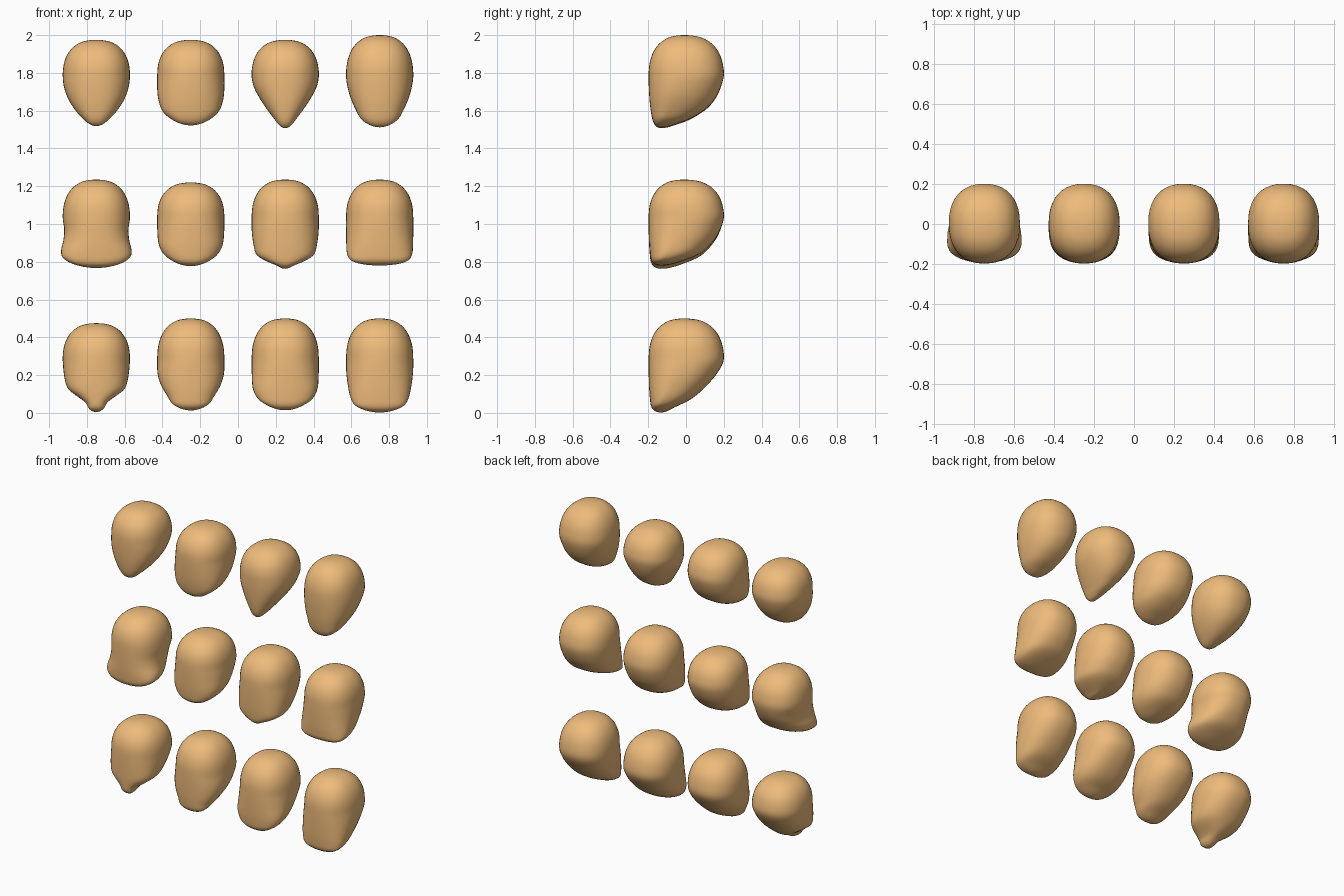
import bpy, bmesh
from math import pi, cos, sin, acos

if "Cube" in bpy.data.objects:
    bpy.data.objects.remove(bpy.data.objects["Cube"])

SEGS, RINGS, MID = 40, 40, 0.28      # MID = height of the widest level
DOME = (0.0, 0.3, 0.55, 0.75, 0.88, 0.96)

skin = bpy.data.materials.new("skin")
skin.diffuse_color = (0.86, 0.50, 0.20, 1)
skin.use_nodes = True
skin.node_tree.nodes["Principled BSDF"].inputs["Base Color"].default_value = skin.diffuse_color


def curve(knots, x):
    """Smooth Hermite curve through sorted (x, y) knots."""
    n = len(knots)

    def slope(i):
        a, b = knots[max(i - 1, 0)], knots[min(i + 1, n - 1)]
        return (b[1] - a[1]) / (b[0] - a[0])
    i = 0
    while i < n - 2 and x > knots[i + 1][0]:
        i += 1
    (x0, y0), (x1, y1) = knots[i], knots[i + 1]
    h = x1 - x0
    t = min(max((x - x0) / h, 0), 1)
    return (y0 * (1 + 2 * t) * (1 - t) ** 2 + h * slope(i) * t * (1 - t) ** 2
            + y1 * t * t * (3 - 2 * t) + h * slope(i + 1) * t * t * (t - 1))


def spow(v, e):
    return abs(v) ** e * (1 if v >= 0 else -1)


def head(name, x, base, top, bottom, jaw, front, back):
    # Levels are measured as an angle, so the ends close roundly
    def ang(z):
        return acos(max(-1, min(1, 1 - 2 * (z - bottom) / (top - bottom))))

    def profile(lower, r, tip_low, tip_top):
        pts = [(0, tip_low)] + [(ang(z), v) for z, v in lower]
        for f in DOME:
            d = (1 - f ** 2.4) ** (1 / 2.4)
            pts.append((ang(MID + (top - MID) * f), tip_top + (r - tip_top) * d))
        return pts + [(pi, tip_top)]

    def scaled(pairs):
        return [(bottom + q * (MID - bottom), v) for q, v in pairs]

    width = profile(jaw, 0.178, 0, 0)
    face = profile(scaled(front), -0.198, -0.135, -0.01)
    nape = profile(scaled(back), 0.2, -0.135, -0.01)

    bm = bmesh.new()
    rings = []
    for k in range(1, RINGS):
        a = pi * k / RINGS
        z = bottom + (top - bottom) * (1 - cos(a)) / 2
        w, f, b = curve(width, a), curve(face, a), curve(nape, a)
        q = min(1, (z - bottom) / (MID - bottom))
        c = f + (b - f) * (0.3 + 0.2 * q)
        ring = []
        for s in range(SEGS):
            t = 2 * pi * s / SEGS
            depth = (b - c) if sin(t) > 0 else (c - f)
            ring.append(bm.verts.new((w * spow(cos(t), 0.87),
                                      c + depth * spow(sin(t), 0.87), z)))
        rings.append(ring)
    for lo, hi in zip(rings, rings[1:]):
        for s in range(SEGS):
            n = (s + 1) % SEGS
            bm.faces.new((lo[s], lo[n], hi[n], hi[s]))
    chin = bm.verts.new((0, -0.135, bottom))
    crown = bm.verts.new((0, -0.01, top))
    for s in range(SEGS):
        n = (s + 1) % SEGS
        bm.faces.new((chin, rings[0][n], rings[0][s]))
        bm.faces.new((crown, rings[-1][s], rings[-1][n]))
    for fc in bm.faces:
        fc.smooth = True
    me = bpy.data.meshes.new(name)
    bm.to_mesh(me)
    bm.free()
    me.materials.append(skin)
    ob = bpy.data.objects.new(name, me)
    ob.location = (x, 0, base)
    bpy.context.collection.objects.link(ob)


# Each head: top, bottom, jaw half widths by height
upper_row = [
    (0.475, 0.018, [(0.053, 0.066), (0.095, 0.106), (0.16, 0.148), (0.22, 0.17)]),
    (0.475, 0.022, [(0.053, 0.100), (0.095, 0.148), (0.16, 0.172), (0.22, 0.178)]),
    (0.475, 0.007, [(0.053, 0.056), (0.095, 0.088), (0.16, 0.132), (0.22, 0.164)]),
    (0.5, 0.012, [(0.053, 0.095), (0.105, 0.127), (0.17, 0.155), (0.22, 0.169)])]
middle_row = [
    (0.485, 0.017, [(0.042, 0.132), (0.075, 0.180), (0.115, 0.186), (0.16, 0.175), (0.22, 0.170)]),
    (0.47, 0.027, [(0.053, 0.094), (0.09, 0.143), (0.14, 0.169), (0.21, 0.177)]),
    (0.485, 0.013, [(0.03, 0.045), (0.053, 0.100), (0.085, 0.150), (0.14, 0.168), (0.21, 0.177)]),
    (0.485, 0.030, [(0.04, 0.105), (0.058, 0.152), (0.09, 0.172), (0.15, 0.177), (0.21, 0.178)])]
lower_row = [
    (0.475, 0.004, [(0.024, 0.040), (0.055, 0.058), (0.087, 0.100), (0.124, 0.147), (0.177, 0.167)]),
    (0.5, 0.013, [(0.045, 0.093), (0.087, 0.123), (0.15, 0.159), (0.21, 0.176)]),
    (0.5, 0.014, [(0.04, 0.095), (0.07, 0.140), (0.124, 0.170), (0.2, 0.177)]),
    (0.5, 0.002, [(0.034, 0.122), (0.07, 0.150), (0.15, 0.169), (0.22, 0.177)])]

# Front and back outlines seen from the side, by fraction of jaw height
soft_face = [(0.1, -0.171), (0.35, -0.187), (0.65, -0.195)]
full_face = [(0.08, -0.180), (0.3, -0.192), (0.65, -0.197)]
rows = [
    ("lower", 0.0, lower_row, full_face,
     [(0.1, -0.06), (0.25, 0.025), (0.57, 0.125), (0.8, 0.175)]),
    ("middle", 0.75, middle_row, full_face,
     [(0.08, -0.03), (0.25, 0.075), (0.4, 0.12), (0.65, 0.168)]),
    ("upper", 1.5, upper_row, soft_face,
     [(0.06, -0.06), (0.15, 0.01), (0.26, 0.065), (0.4, 0.117), (0.63, 0.165)])]

for label, base, heads, front, back in rows:
    for i, (top, bottom, jaw) in enumerate(heads):
        head(f"{label}_head_{i + 1}", -0.75 + 0.5 * i, base, top, bottom, jaw, front, back)
